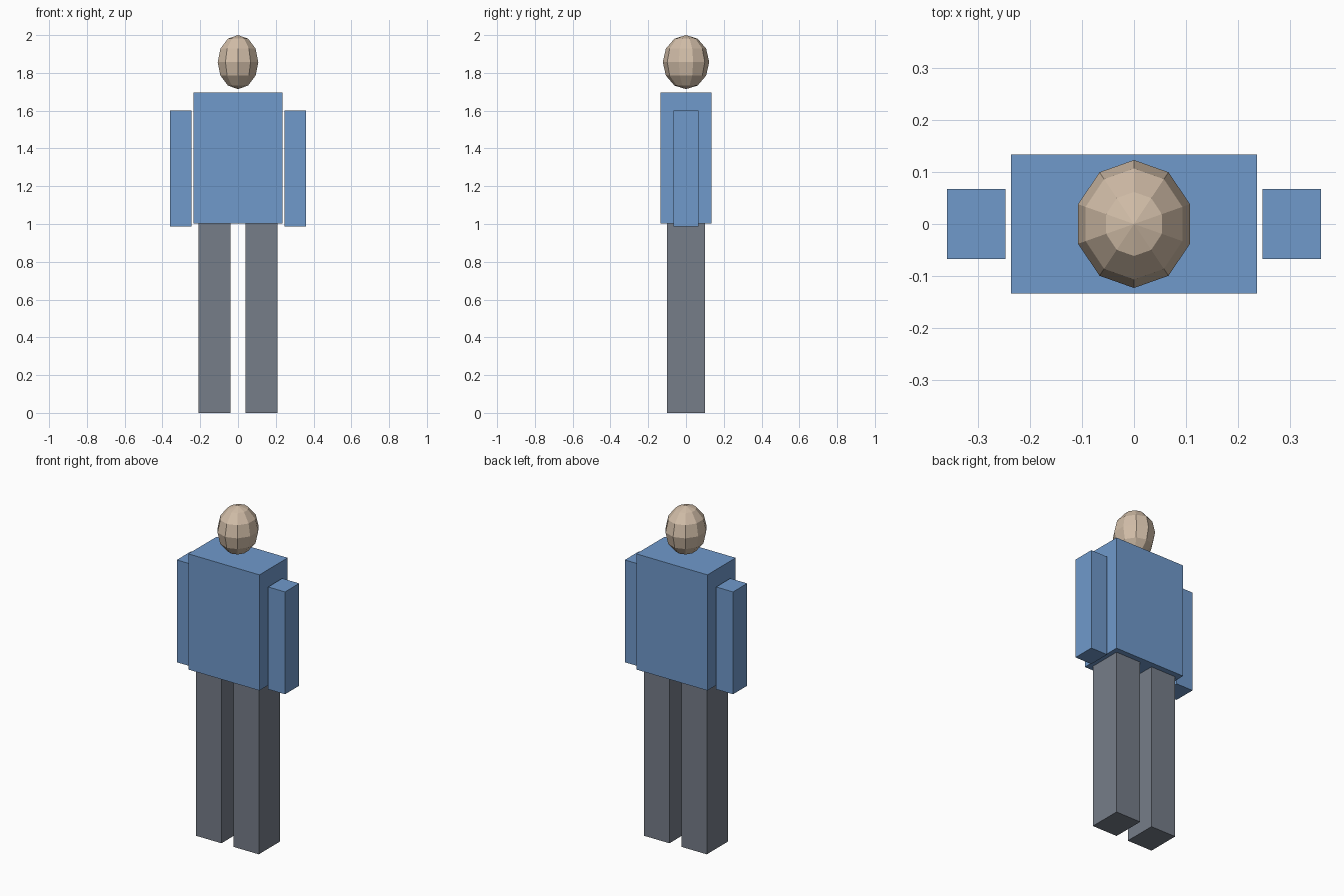
import bpy
import bmesh
from mathutils import Matrix

cube = bpy.data.objects.get("Cube")
if cube:
    bpy.data.objects.remove(cube, do_unlink=True)


def make_material(name, rgb):
    mat = bpy.data.materials.new(name)
    mat.use_nodes = True
    color = (*rgb, 1.0)
    mat.diffuse_color = color
    mat.node_tree.nodes["Principled BSDF"].inputs["Base Color"].default_value = color
    return mat


def add_object(name, bm, mat):
    mesh = bpy.data.meshes.new(name)
    bm.to_mesh(mesh)
    bm.free()
    mesh.materials.append(mat)
    obj = bpy.data.objects.new(name, mesh)
    bpy.context.collection.objects.link(obj)
    return obj


def add_box(name, x, z, depth, mat):
    """Box over the x and z ranges, centred on y."""
    size = Matrix.Diagonal((x[1] - x[0], depth, z[1] - z[0], 1))
    place = Matrix.Translation((sum(x) / 2, 0, sum(z) / 2))
    bm = bmesh.new()
    bmesh.ops.create_cube(bm, size=1, matrix=place @ size)
    return add_object(name, bm, mat)


shirt = make_material("shirt blue", (0.16, 0.32, 0.60))
trousers = make_material("trouser grey", (0.18, 0.205, 0.25))
skin = make_material("skin tan", (0.64, 0.51, 0.39))

# Torso
add_box("torso", (-0.236, 0.236), (1.003, 1.697), 0.268, shirt)

# Arms and legs, one on each side
for side, sign in (("left", 1), ("right", -1)):
    arm_x = sorted((sign * 0.247, sign * 0.359))
    leg_x = sorted((sign * 0.04, sign * 0.208))
    add_box(side + "_arm", arm_x, (0.988, 1.602), 0.134, shirt)
    add_box(side + "_leg", leg_x, (0, 1.003), 0.2, trousers)

# Faceted egg-shaped head
bm = bmesh.new()
bmesh.ops.create_uvsphere(
    bm, u_segments=10, v_segments=6, radius=1,
    matrix=Matrix.Translation((0, 0, 1.857)) @ Matrix.Diagonal((0.113, 0.123, 0.143, 1)))
add_object("head", bm, skin)
